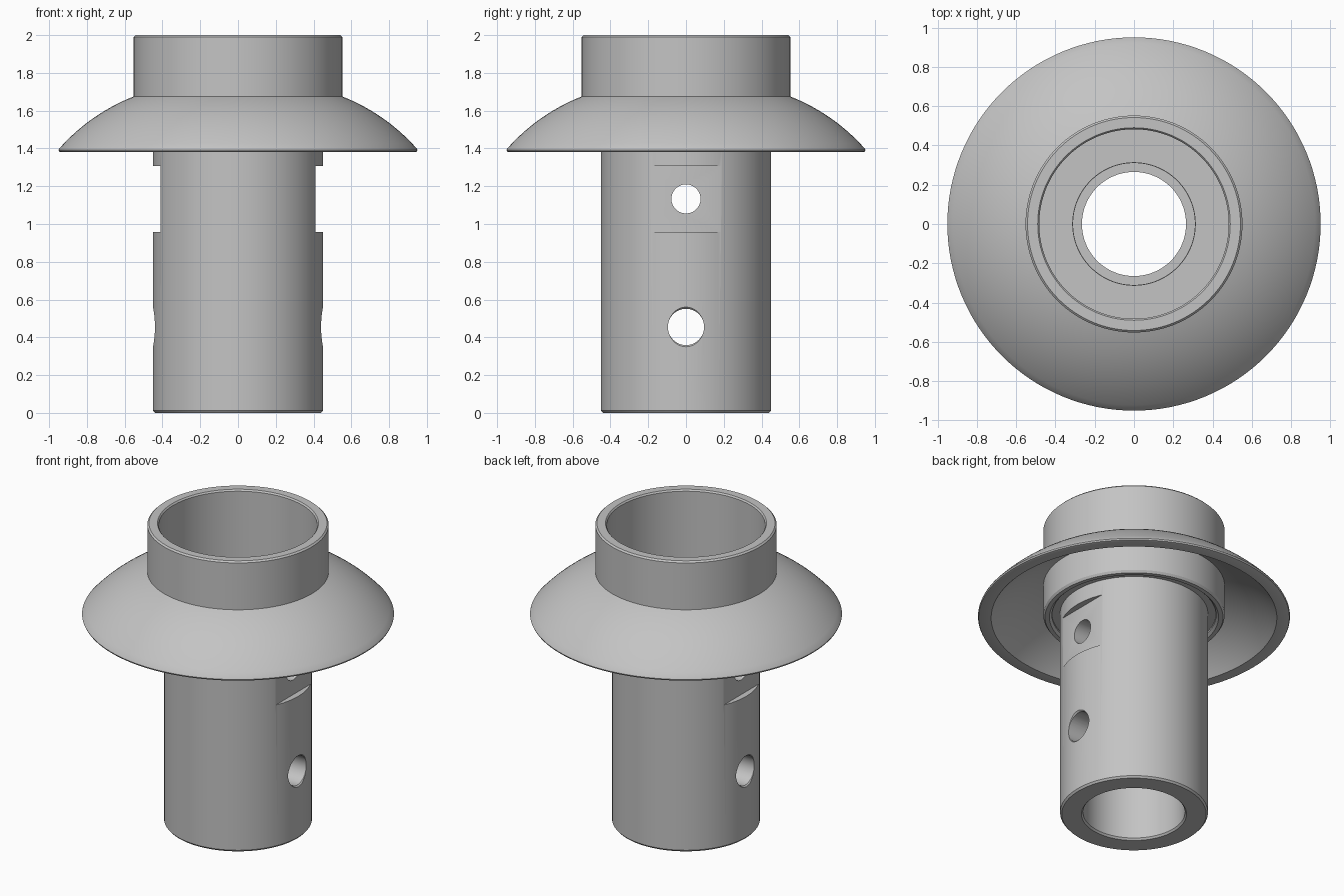
import bpy
import bmesh
import math
from mathutils import Matrix

if "Cube" in bpy.data.objects:
    bpy.data.objects.remove(bpy.data.objects["Cube"])

SEGMENTS = 128

grey = bpy.data.materials.new("plain grey")
grey.use_nodes = True
colour = (0.55, 0.55, 0.55, 1)
grey.diffuse_color = colour
grey.node_tree.nodes["Principled BSDF"].inputs["Base Color"].default_value = colour


def add_object(name, bm):
    bmesh.ops.recalc_face_normals(bm, faces=bm.faces)
    mesh = bpy.data.meshes.new(name)
    bm.to_mesh(mesh)
    bm.free()
    mesh.materials.append(grey)
    obj = bpy.data.objects.new(name, mesh)
    bpy.context.collection.objects.link(obj)
    return obj


def lathe(name, profile):
    """Spin a closed (radius, height) profile around the z axis."""
    bm = bmesh.new()
    verts = [bm.verts.new((r, 0, z)) for r, z in profile]
    edges = [bm.edges.new((a, b)) for a, b in zip(verts, verts[1:] + verts[:1])]
    bmesh.ops.spin(bm, geom=verts + edges, axis=(0, 0, 1), cent=(0, 0, 0),
                   angle=math.tau, steps=SEGMENTS, use_merge=True)
    bmesh.ops.remove_doubles(bm, verts=bm.verts, dist=1e-5)
    return add_object(name, bm)


def rod(name, r1, r2, x, z, length):
    """Cutter cone along the x axis."""
    bm = bmesh.new()
    place = Matrix.Translation((x, 0, z)) @ Matrix.Rotation(math.pi / 2, 4, "Y")
    bmesh.ops.create_cone(bm, cap_ends=True, segments=64, radius1=r1,
                          radius2=r2, depth=length, matrix=place)
    return add_object(name, bm)


def block(name, x, z, size):
    bm = bmesh.new()
    bmesh.ops.create_cube(bm, size=1, matrix=Matrix.Translation((x, 0, z))
                          @ Matrix.Diagonal((*size, 1)))
    return add_object(name, bm)


def select_only(obj):
    bpy.ops.object.select_all(action="DESELECT")
    obj.select_set(True)
    bpy.context.view_layer.objects.active = obj


def cut(target, cutter):
    cutter.hide_render = True
    mod = target.modifiers.new("cut", "BOOLEAN")
    mod.operation = "DIFFERENCE"
    mod.solver = "EXACT"
    mod.object = cutter
    select_only(target)
    bpy.ops.object.modifier_apply(modifier=mod.name)
    bpy.data.objects.remove(cutter)


# Stem: hollow tube with an inner lip between the two cross holes
stem = lathe("stem_tube", [
    (0.32, 0), (0.44, 0), (0.45, 0.012), (0.45, 1.42), (0.31, 1.42),
    (0.31, 0.85), (0.265, 0.85), (0.265, 0.75), (0.31, 0.75), (0.31, 0.012)])

# Flats on both sides, then the cross holes and their countersinks
for side in (-1, 1):
    cut(stem, block("flat_cutter", side * 0.51, 1.133, (0.2, 0.6, 0.35)))
cut(stem, rod("upper_hole_cutter", 0.077, 0.077, 0, 1.133, 1.2))
cut(stem, rod("lower_hole_cutter", 0.096, 0.096, 0, 0.455, 1.2))
for side in (-1, 1):
    radii = (0.09, 0.11) if side > 0 else (0.11, 0.09)
    cut(stem, rod("countersink_cutter", *radii, side * 0.445, 0.455, 0.02))

# Cup: open collar with a thin floor and a shallow groove around the stem
cup = lathe("cup_collar", [
    (0.49, 2), (0.542, 2), (0.552, 1.99), (0.552, 1.4), (0.542, 1.385),
    (0.515, 1.385), (0.5, 1.4), (0.5, 1.412), (0.312, 1.412), (0.312, 1.43),
    (0.482, 1.43), (0.482, 1.99)])

# Skirt: thin bowed flange, outer and inner curves kept parallel
def bow(start, end, bulge, steps=14):
    pts = []
    for i in range(steps + 1):
        t = i / steps
        lift = 4 * bulge * t * (1 - t)
        pts.append((start[0] + (end[0] - start[0]) * t + lift * 0.58,
                    start[1] + (end[1] - start[1]) * t + lift * 0.81))
    return pts


outer = bow((0.54, 1.68), (0.946, 1.4), 0.03)
inner = bow((0.54, 1.61), (0.87, 1.38), 0.022)
skirt = lathe("skirt_flange",
              outer + [(0.95, 1.392), (0.946, 1.383), (0.938, 1.38)] + inner[::-1])

for obj in (stem, cup, skirt):
    select_only(obj)
    bpy.ops.object.shade_smooth_by_angle(angle=math.radians(25))
